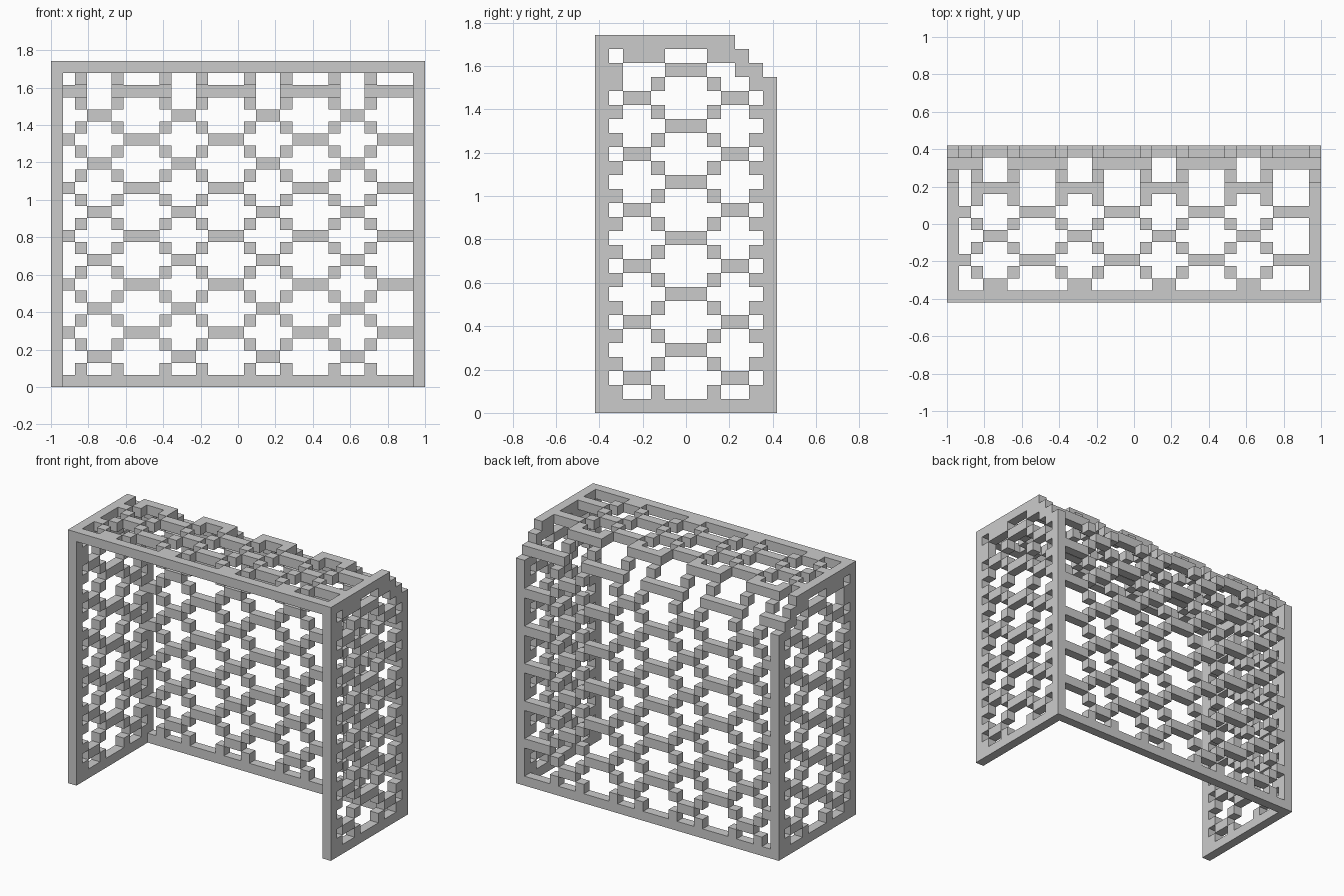
import bpy, bmesh
from mathutils import Vector

if "Cube" in bpy.data.objects:
    bpy.data.objects.remove(bpy.data.objects["Cube"])

# Lattice cabinet on a 31 x 13 x 27 grid of cubes
U = 2 / 31
NX, NY, NZ = 31, 13, 27
POST, SHORT, LONG = {2, 5}, {3, 4}, {6, 7, 8, 1}


def lattice(c, s):
    """Honeycomb of posts (odd rows), short and long bars (even rows), period 7 x 4."""
    if s % 2:
        return c % 7 in (2, 5)
    if s % 4 == 2:
        return c % 7 in (3, 4)
    return c % 7 in (6, 0, 1)


# The screen runs up the back, over the stepped edge and forward along the top
path = [(12, z) for z in range(24)] + [(11, 24), (10, 25)] + [(y, 26) for y in range(9, -1, -1)]
back, top = set(), set()
for s, (y, z) in enumerate(path):
    for x in range(1, NX - 1):
        rim = s == 0 or s == len(path) - 1
        bend = s in (24, 26) and x % 7 in (2, 5)      # bars at the bends reach over the posts
        if rim or bend or lattice(x, s):
            (back if z < 24 else top).add((x, y, z))

# Side wall outline cells plus its lattice, as (y, z)
side = set()
for z in range(NZ):
    last = min(12, 35 - z)                            # stepped upper back corner
    for y in range(last + 1):
        frame = y in (0, last) or z in (0, 26)
        if z == 25:
            fill = y in (2, 3, 4, 8, 9, 10)
        elif z == 24:
            fill = y in (1, 5, 6, 7, 10, 11)
        else:
            fill = lattice(y + 1, z)
        if frame or fill:
            side.add((y, z))

parts = {
    "back_lattice": back,
    "top_lattice": top,
    "left_side": {(0, y, z) for y, z in side},
    "right_side": {(NX - 1, y, z) for y, z in side},
}
solid = set().union(*parts.values())


def build(name, cells):
    """Outer faces of a set of cubes, with flat areas merged."""
    bm = bmesh.new()
    verts = {}

    def vert(p):
        if p not in verts:
            verts[p] = bm.verts.new(((p[0] - NX / 2) * U, (p[1] - NY / 2) * U, p[2] * U))
        return verts[p]

    for c in sorted(cells):
        for a in range(3):
            b, d = (a + 1) % 3, (a + 2) % 3
            for sign in (0, 1):
                n = list(c)
                n[a] += 2 * sign - 1
                if tuple(n) in solid:
                    continue
                quad = []
                for i, j in ((0, 0), (1, 0), (1, 1), (0, 1)):
                    p = list(c)
                    p[a] += sign
                    p[b] += i
                    p[d] += j
                    quad.append(vert(tuple(p)))
                bm.faces.new(quad if sign else quad[::-1])
    me = bpy.data.meshes.new(name)
    bm.to_mesh(me)
    bm.free()
    ob = bpy.data.objects.new(name, me)
    bpy.context.collection.objects.link(ob)


for name, cells in parts.items():
    build(name, cells)
